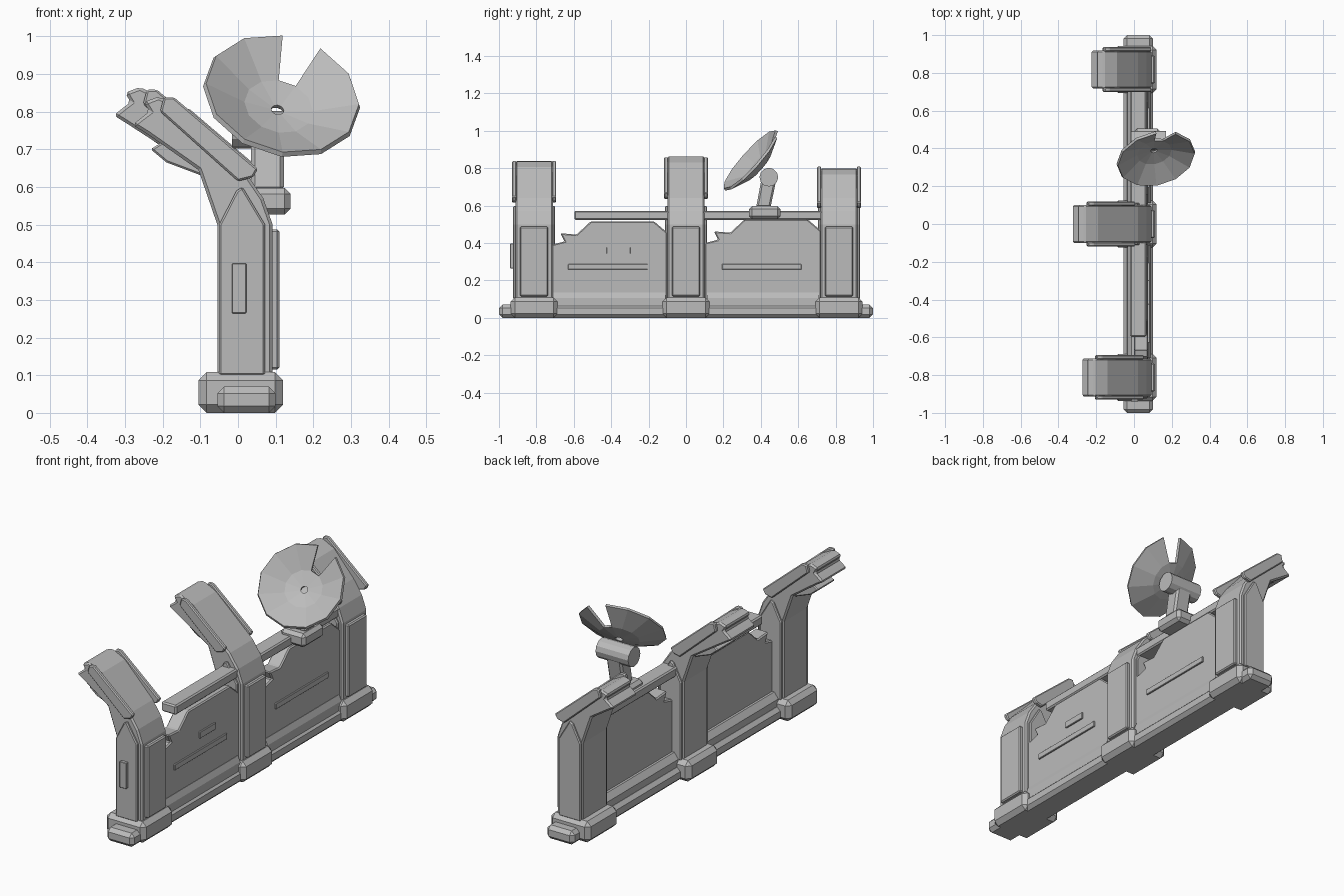
import bpy, bmesh, math
from mathutils import Vector

if "Cube" in bpy.data.objects:
    bpy.data.objects.remove(bpy.data.objects["Cube"])

gray = bpy.data.materials.new("plain gray")
gray.diffuse_color = (0.5, 0.5, 0.5, 1)
gray.use_nodes = True
gray.node_tree.nodes["Principled BSDF"].inputs["Base Color"].default_value = gray.diffuse_color


def finish(name, bm, bevel=0.0):
    bmesh.ops.recalc_face_normals(bm, faces=bm.faces[:])
    me = bpy.data.meshes.new(name)
    bm.to_mesh(me)
    bm.free()
    me.materials.append(gray)
    ob = bpy.data.objects.new(name, me)
    bpy.context.collection.objects.link(ob)
    if bevel:
        m = ob.modifiers.new("chamfer", 'BEVEL')
        m.width = bevel
        m.segments = 1
        m.angle_limit = math.radians(40)
    return ob


def prism(name, pts, lo, hi, axis='y', bevel=0.0):
    """Extrude a 2D outline: (x, z) along y, or (y, z) along x."""
    bm = bmesh.new()
    put = (lambda a, b, t: (a, t, b)) if axis == 'y' else (lambda a, b, t: (t, a, b))
    f = bm.faces.new([bm.verts.new(put(a, b, lo)) for a, b in pts])
    new = bmesh.ops.extrude_face_region(bm, geom=[f])['geom']
    step = Vector(put(0, 0, hi - lo))
    bmesh.ops.translate(bm, vec=step, verts=[v for v in new if isinstance(v, bmesh.types.BMVert)])
    return finish(name, bm, bevel)


def box(name, x, y, z, bevel=0.0):
    return prism(name, [(x[0], z[0]), (x[1], z[0]), (x[1], z[1]), (x[0], z[1])], *y, 'y', bevel)


def shift(pts, dx, dz):
    return [(x + dx, z + dz) for x, z in pts]


# Ground strip
box("base_strip", (-0.055, 0.1), (-1, 1), (0, 0.07), 0.018)

# Bent pillars with broken tips: centre y, tip offset, arm plate offset
TIP = [(-0.19, 0.83), (-0.26, 0.865), (-0.30, 0.85), (-0.285, 0.825),
       (-0.305, 0.81), (-0.33, 0.79), (-0.29, 0.765)]
ARM_PLATE = [(0.0, 0.615), (0.04, 0.625), (0.053, 0.648), (-0.17, 0.838),
             (-0.197, 0.838), (-0.207, 0.80)]
COLUMN_PLATE = [(-0.05, 0.1), (0.072, 0.1), (0.072, 0.5), (0.012, 0.6),
                (-0.004, 0.59), (-0.05, 0.5)]
UNDER_PLATE = [(-0.085, 0.625), (-0.11, 0.635), (-0.19, 0.665), (-0.232, 0.70),
               (-0.20, 0.72), (-0.10, 0.67)]
pillars = [(-0.812, (0.05, -0.025), (0, 0)),
           (0.0, (0, 0), (-0.045, 0.02)),
           (0.818, (0.10, -0.065), (0.04, -0.03))]
for cy, tip, plate in pillars:
    outline = ([(-0.055, 0.09), (0.092, 0.09), (0.092, 0.5), (0.067, 0.57), (0.02, 0.64)]
               + shift(TIP, *tip) + [(-0.105, 0.645), (-0.055, 0.5)])
    prism("pillar", outline, cy - 0.1, cy + 0.1, 'y', 0.008)
    box("pillar_foot", (-0.105, 0.12), (cy - 0.125, cy + 0.125), (0, 0.108), 0.022)
    box("pillar_face_plate", (0.085, 0.11), (cy - 0.075, cy + 0.075), (0.115, 0.487), 0.006)
    prism("under_arm_plate", shift(UNDER_PLATE, max(tip[0] - 0.05, 0), 0),
          cy - 0.07, cy + 0.07, 'y', 0.005)
    for s in (-1, 1):
        a, b = sorted((cy + s * 0.095, cy + s * 0.112))
        prism("column_side_plate", COLUMN_PLATE, a, b, 'y', 0.005)
        a, b = sorted((cy + s * 0.095, cy + s * 0.118))
        prism("arm_side_plate", shift(ARM_PLATE, *plate), a, b, 'y', 0.005)
box("end_badge_plate", (-0.016, 0.022), (-0.94, -0.92), (0.264, 0.397), 0.002)

# Wall panels with a broken upper corner
PANEL = [(-0.72, 0.06), (-0.10, 0.06), (-0.10, 0.455), (-0.17, 0.515), (-0.51, 0.515),
         (-0.585, 0.445), (-0.672, 0.452), (-0.65, 0.408), (-0.72, 0.39)]
for dy, dz in ((0, 0), (0.822, 0.01)):
    prism("wall_panel", [(y + dy, z + dz if z > 0.1 else z) for y, z in PANEL],
          0.0, 0.075, 'x', 0.006)
    prism("wall_skirting", [(-0.035, 0.06), (0.09, 0.06), (0.09, 0.105), (0.077, 0.135),
                            (-0.012, 0.135), (-0.035, 0.105)], -0.71 + dy, -0.11 + dy)
    box("long_trim", (0.07, 0.083), (-0.63 + dy, -0.205 + dy), (0.258, 0.287), 0.002)
box("short_trim", (0.07, 0.083), (-0.425, -0.297), (0.343, 0.377), 0.002)

# Top rail
box("top_rail", (-0.02, 0.065), (-0.597, 0.73), (0.523, 0.572), 0.007)

# Dish mount
box("mount_block", (0.0, 0.14), (0.337, 0.505), (0.527, 0.597), 0.016)
post = prism("mount_post", [(0.375, 0.59), (0.452, 0.59), (0.485, 0.75), (0.405, 0.75)],
             0.035, 0.122, 'x', 0.01)
bm = bmesh.new()
bmesh.ops.create_cone(bm, cap_ends=True, segments=12, radius1=0.05, radius2=0.05, depth=0.185)
for v in bm.verts:
    v.co = Vector((v.co.z + 0.077, v.co.x + 0.443, v.co.y + 0.752))
finish("mount_barrel", bm)

# Faceted dish with one missing outer panel and a small centre hole
n = Vector((0.2, -0.73, 0.65)).normalized()
u = Vector((0, 0, 1)).cross(n).normalized()
w = n.cross(u)
centre = Vector((0.117, 0.345, 0.843))
bm = bmesh.new()
rings = []
for r, depth in ((0.21, 0.0), (0.095, 0.052), (0.018, 0.066)):
    rings.append([bm.verts.new(centre - n * depth + r * (
        u * math.cos(math.radians(50 + 30 * k)) + w * math.sin(math.radians(50 + 30 * k))))
        for k in range(12)])
for i in range(2):
    for k in range(12):
        if i == 0 and k == 0:
            continue
        j = (k + 1) % 12
        bm.faces.new((rings[i][k], rings[i][j], rings[i + 1][j], rings[i + 1][k]))
dish = finish("dish", bm)
m = dish.modifiers.new("thickness", 'SOLIDIFY')
m.thickness = 0.014
m.offset = 0
